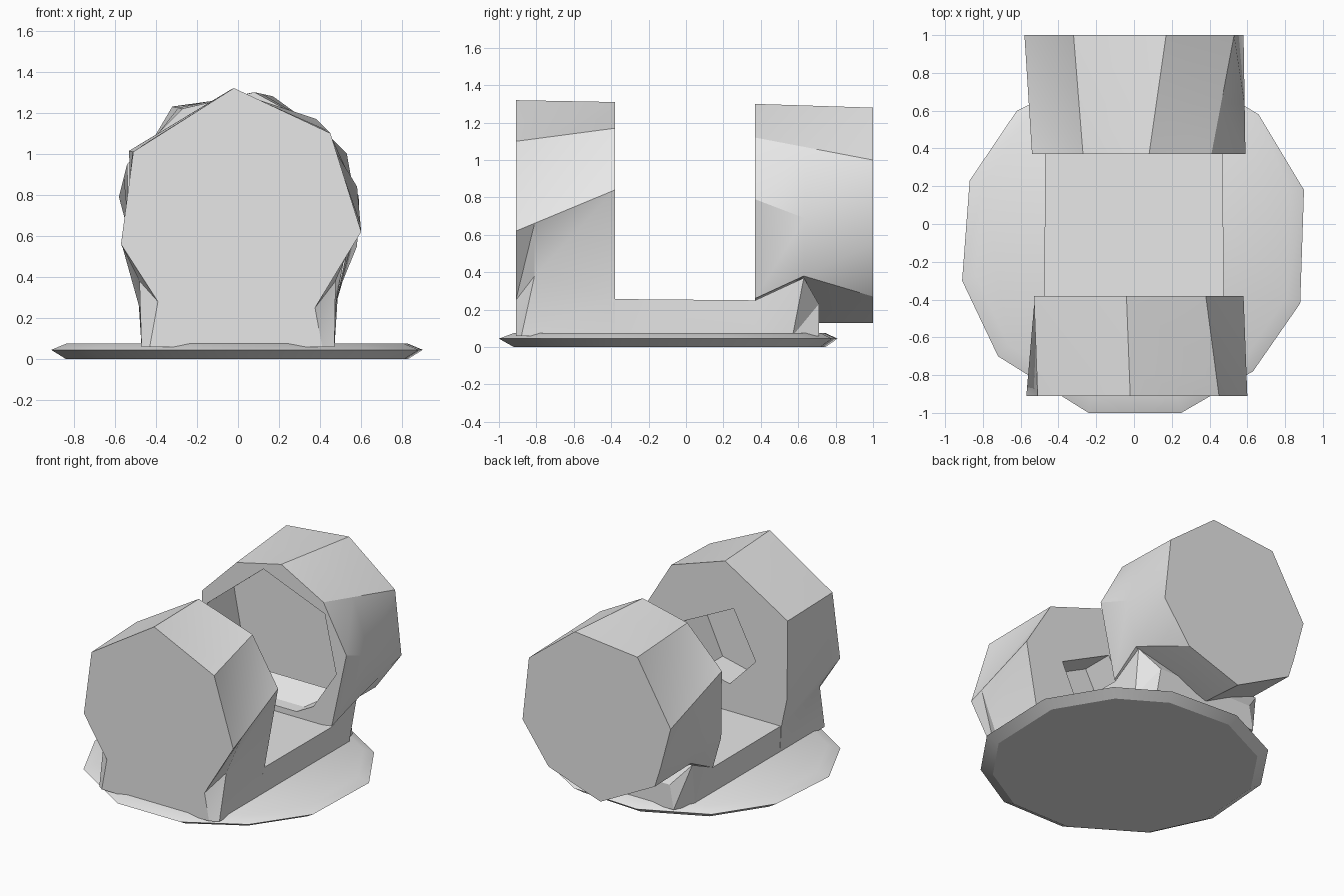
import bpy, bmesh, math

if "Cube" in bpy.data.objects:
    bpy.data.objects.remove(bpy.data.objects["Cube"], do_unlink=True)

grey = bpy.data.materials.new("light grey")
grey.use_nodes = True
grey.diffuse_color = (0.8, 0.8, 0.8, 1)
grey.node_tree.nodes["Principled BSDF"].inputs["Base Color"].default_value = (0.8, 0.8, 0.8, 1)


def at_y(y, profile):
    return [(x, y, z) for x, z in profile]


def blend(a, b, t):
    return [tuple(p + (q - p) * t for p, q in zip(u, v)) for u, v in zip(a, b)]


def loft(name, rings):
    """Skin matching rings of points and cap both ends."""
    bm = bmesh.new()
    loops = [[bm.verts.new(p) for p in ring] for ring in rings]
    for a, b in zip(loops, loops[1:]):
        n = len(a)
        for i in range(n):
            j = (i + 1) % n
            bm.faces.new((a[i], a[j], b[i]))
            bm.faces.new((a[j], b[j], b[i]))
    bm.faces.new(loops[0])
    bm.faces.new(loops[-1])
    bmesh.ops.recalc_face_normals(bm, faces=bm.faces)
    mesh = bpy.data.meshes.new(name)
    bm.to_mesh(mesh)
    bm.free()
    mesh.materials.append(grey)
    obj = bpy.data.objects.new(name, mesh)
    bpy.context.collection.objects.link(obj)
    return obj


def hollow(body, name, profile, y0, y1):
    """Cut a straight pocket into a body."""
    cutter = loft(name, [at_y(y0, profile), at_y(y1, profile)])
    cutter.hide_render = True
    cutter.hide_viewport = True
    cutter.display_type = 'WIRE'
    mod = body.modifiers.new("pocket", 'BOOLEAN')
    mod.operation = 'DIFFERENCE'
    mod.solver = 'EXACT'
    mod.object = cutter


# Thin faceted base plate
outline = [(.9, .18), (.66, .58), (.33, .78), (-.18, .81), (-.62, .6), (-.87, .23),
           (-.91, -.3), (-.72, -.7), (-.24, -1), (.25, -1), (.63, -.78), (.88, -.42)]
base = loft("base_plate", [[(x * s, y * s, z) for x, y in outline]
                           for s, z in ((.92, 0), (1, .045), (.92, .075))])

# Front drum with pinched lower corners
front = at_y(-.91, [(-.43, .06), (-.39, .28), (-.57, .56), (-.51, 1.01), (-.02, 1.32),
                    (.45, 1.1), (.6, .62), (.375, .25), (.41, .06)])
inner = at_y(-.38, [(-.47, .06), (-.48, .25), (-.525, .46), (-.53, 1.015), (-.04, 1.31),
                    (.38, 1.17), (.58, .84), (.475, .26), (.47, .06)])
waist = blend(front, inner, .19)
waist[0], waist[1] = (-.47, -.88, .06), (-.48, -.81, .38)
waist[7], waist[8] = (.475, -.81, .38), (.47, -.88, .06)
front_drum = loft("front_drum", [front, waist, inner])
hollow(front_drum, "front_pocket_cutter",
       [(.28, .8), (-.107, .99), (-.28, .66), (-.076, .45), (.14, .5)], -.61, -.3)

# Rear drum overhanging the base
near = at_y(.37, [(0, .2), (-.47, .25), (-.535, .48), (-.54, .95), (-.27, 1.22),
                  (.08, 1.3), (.41, 1.12), (.59, .79), (.475, .26)])
far = at_y(1, [(-.03, .13), (-.455, .35), (-.5, .49), (-.58, .79), (-.32, 1.23),
               (.17, 1.28), (.53, 1), (.58, .55), (.377, .27)])
middle = blend(near, far, .42)
middle[0], middle[1], middle[8] = (0, .63, .13), (-.48, .63, .38), (.51, .63, .38)
rear_drum = loft("rear_drum", [near, middle, far])
hollow(rear_drum, "rear_pocket_cutter",
       [(-.06, 1.23), (.42, 1.04), (.51, .635), (.33, .36), (.2, .29), (-.2, .29),
        (-.42, .45), (-.5, .87)], .3, .67)

# Bed joining the two drums, narrowing into the rear stem
def bed_ring(low, high):
    (x0, y0), (x1, y1, z1) = low, high
    return [(-x0, y0, .06), (-x1, y1, z1), (x1, y1, z1), (x0, y0, .06)]


bed = loft("bed", [bed_ring((.47, -.4), (.475, -.4, .257)), bed_ring((.47, .37), (.47, .37, .25)),
                   bed_ring((.47, .57), (.49, .63, .37)), bed_ring((.4, .71), (.37, .71, .23))])

# Soft shading across shallow creases only
for obj in (base, front_drum, rear_drum, bed):
    bpy.ops.object.select_all(action='DESELECT')
    obj.select_set(True)
    bpy.context.view_layer.objects.active = obj
    bpy.ops.object.shade_smooth_by_angle(angle=math.radians(25))
